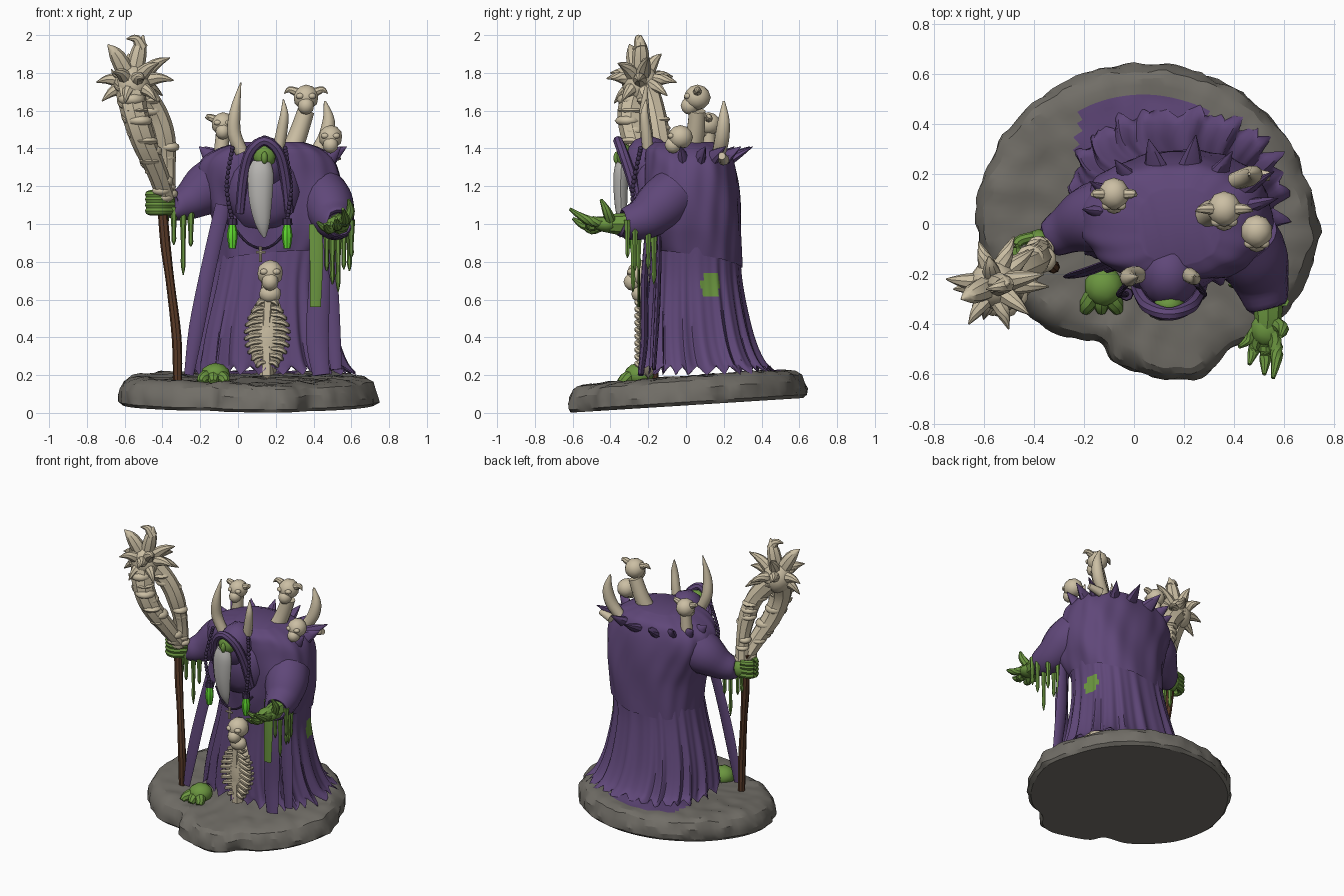
import bpy, bmesh, math, random
from mathutils import Vector, Matrix, noise
random.seed(4)

def material(name, r, g, b):
    m = bpy.data.materials.new(name)
    m.diffuse_color = (r, g, b, 1)
    return m

ROCK = material("grey rock", 0.165, 0.155, 0.135)
PURPLE = material("purple cloth", 0.115, 0.063, 0.19)
BONE = material("old bone", 0.6, 0.52, 0.37)
GREEN = material("green skin", 0.145, 0.3, 0.05)
GLOW = material("bright green glass", 0.12, 0.72, 0.03)
WOOD = material("brown wood", 0.1, 0.042, 0.02)
HAIR = material("grey beard", 0.48, 0.47, 0.45)
DARK = material("dark chain", 0.05, 0.03, 0.08)

def spline(pts, n, closed=False):
    """Catmull-Rom through tuples of any size, n steps per span."""
    k, out = len(pts), []
    for i in range(k if closed else k - 1):
        q = [pts[j % k] if closed else pts[max(0, min(k - 1, j))] for j in range(i - 1, i + 3)]
        for s in range(n):
            t = s / n
            out.append(tuple(0.5 * (2*b + (c - a)*t + (2*a - 5*b + 4*c - d)*t*t + (3*b - a - 3*c + d)*t**3)
                             for a, b, c, d in zip(*q)))
    return out if closed else out + [tuple(pts[-1])]

def loft(bm, rings, bottom=True, top=True):
    rows = [[bm.verts.new(p) for p in r] for r in rings]
    n = len(rows[0])
    for a, b in zip(rows, rows[1:]):
        for i in range(n):
            bm.faces.new((a[i], a[(i+1) % n], b[(i+1) % n], b[i]))
    if bottom:
        bm.faces.new(rows[0][::-1])
    if top:
        bm.faces.new(rows[-1])

def tube(bm, pts, sides=8, steps=4, flat=1.0):
    """Sweep through (x, y, z, radius) points."""
    p = spline(pts, steps)
    rings = []
    for i, q in enumerate(p):
        t = (Vector(p[min(i+1, len(p)-1)][:3]) - Vector(p[max(i-1, 0)][:3])).normalized()
        u = t.cross(Vector((0, 1, 0)))
        if u.length < 0.2:
            u = t.cross(Vector((1, 0, 0)))
        u.normalize()
        v = t.cross(u)
        r = max(q[3], 0.001)
        rings.append([Vector(q[:3]) + r*math.cos(a)*u + r*flat*math.sin(a)*v
                      for a in (2*math.pi*k/sides for k in range(sides))])
    loft(bm, rings)

def ball(bm, c, s, sub=2):
    bmesh.ops.create_icosphere(bm, subdivisions=sub, radius=1,
                               matrix=Matrix.Translation(c) @ Matrix.Diagonal((*s, 1)))

def finish(name, bm, *mats, angle=40, rule=None, fix=True):
    if fix:
        bmesh.ops.recalc_face_normals(bm, faces=bm.faces)
    if rule:
        for f in bm.faces:
            f.material_index = int(rule(f.calc_center_median()))
    me = bpy.data.meshes.new(name)
    bm.to_mesh(me)
    bm.free()
    for m in mats:
        me.materials.append(m)
    me.polygons.foreach_set("use_smooth", [True]*len(me.polygons))
    me.set_sharp_from_angle(angle=math.radians(angle))
    ob = bpy.data.objects.new(name, me)
    bpy.context.collection.objects.link(ob)
    return ob

def part(name, mat, tubes=(), balls=(), **kw):
    bm = bmesh.new()
    for t in tubes:
        tube(bm, t, **kw)
    for c, s in balls:
        ball(bm, c, s)
    return finish(name, bm, mat)

# Rock base: irregular outline, tilted underside, cloth trailing on it at the back
outline = [(0, .64), (.2, .62), (.4, .54), (.58, .38), (.68, .2), (.74, 0), (.7, -.18), (.62, -.33),
           (.5, -.45), (.37, -.51), (.3, -.59), (.2, -.63), (.05, -.6), (-.08, -.55), (-.14, -.47),
           (-.3, -.44), (-.45, -.34), (-.57, -.2), (-.63, 0), (-.6, .2), (-.5, .38), (-.38, .5), (-.2, .6)]
rim, rings = spline(outline, 6, True), []
for s, h in ((.97, 0), (1, .12), (1, .35), (.985, .6), (.955, .85), (.91, .96), (.86, 1), (.8, 1), (.74, 1),
             (.68, 1), (.62, 1), (.55, 1), (.45, 1), (.25, 1), (.05, 1)):
    ring = []
    for x, y in rim:
        k = noise.noise(Vector((x*13, y*13, h*2.5)))
        q = s + 0.03*k*(h > 0)*(s > .9)
        px, py = .05 + (x - .05)*q, .02 + (y - .02)*q
        low, top = .063*(py + .63), min(.19 + .08*py, .222) + .015*noise.noise(Vector((px*11, py*11, 3)))
        ring.append((px, py, low + (top - low)*h))
    rings.append(ring)
bm = bmesh.new()
loft(bm, rings)
finish("rock_base", bm, ROCK, PURPLE, angle=25,
       rule=lambda c: c.z > .19 and c.y > .25 and abs((c.x - .04)/.27)**3 + abs((c.y - .3)/.225)**3 < 1)

# Cloth shells, open where hidden: rows are (z, x min, x max, y min, y max)
def cloth(name, rows, fold, rule=None, sides=180, top=True):
    rows, rings = spline(rows, 6), []
    for i, (z, x0, x1, y0, y1) in enumerate(rows):
        ring = []
        for k in range(sides):
            a = 2*math.pi*k/sides
            f, dz = fold(a, z, i)
            c, s = (math.copysign(abs(w)**.84, w) for w in (math.cos(a), math.sin(a)))
            ring.append(((x0 + x1)/2 + (x1 - x0)/2*f*c, (y0 + y1)/2 + (y1 - y0)/2*f*s, z + dz))
        rings.append(ring)
    bm = bmesh.new()
    loft(bm, rings, False, top)
    finish(name, bm, PURPLE, GREEN, rule=rule, fix=False)

def robe_fold(a, z, i):
    amp = .065*max(0, min(1, (1.0 - z)/.8))
    f = 1 + amp*(.6*math.sin(19*a + .6*math.sin(3*a)) + .4*math.sin(31*a + 1))
    jag, w = abs((a*30/math.pi) % 2 - 1), max(0, 1 - i/4)
    return f + .08*(jag - .6)*w, .05*(1 - jag)*w

cloth("robe", [(.2, -.25, .6, -.24, .46), (.3, -.23, .55, -.23, .39), (.45, -.2, .51, -.22, .34),
               (.7, -.14, .48, -.2, .295), (.92, -.1, .5, -.19, .285)], robe_fold, top=False,
      rule=lambda c: c.x > .3 and math.hypot((c.y - .13)/.05, (c.z - .68)/.07) < 1)

def mantle_fold(a, z, i):
    """Soft folds, plus a bulge where the cloth hangs over the right arm."""
    d = (a - math.radians(318) + math.pi) % (2*math.pi) - math.pi
    f = 1 + .014*math.sin(7*a + 13*z) + .01*math.sin(15*a - 9*z)
    f += .2*math.exp(-(d/.42)**2 - ((z - 1.04)/.17)**2)
    return f, .05*math.sin(a - .6)*-1*max(0, 1 - i/6)

cloth("mantle", [(.81, -.12, .49, -.2, .295), (.98, -.13, .53, -.215, .292), (1.12, -.17, .545, -.22, .285),
                 (1.25, -.21, .54, -.22, .27), (1.34, -.19, .51, -.22, .25), (1.4, -.1, .44, -.21, .22),
                 (1.435, .02, .34, -.16, .14)], mantle_fold)

# Sleeves
part("sleeves", PURPLE, [
    [(.44, -.06, 1.16, .14), (.475, -.13, 1.1, .14), (.505, -.22, 1.03, .115), (.53, -.32, 1.0, .085), (.535, -.34, 1.0, .06)],
    [(-.08, .03, 1.22, .16), (-.17, .02, 1.18, .14), (-.26, -.02, 1.12, .1), (-.33, -.06, 1.09, .075), (-.35, -.07, 1.09, .05)],
], sides=18)

# Hood, face and beard
part("hood", PURPLE,
     [[(.01, -.24, 1.06, .025), (.03, -.29, 1.25, .028), (.065, -.335, 1.38, .028), (.14, -.36, 1.44, .026),
       (.215, -.335, 1.38, .028), (.25, -.29, 1.25, .028), (.27, -.24, 1.06, .025)]],
     [((.14, -.2, 1.315), (.125, .14, .155)), ((.14, -.18, 1.17), (.2, .11, .22))])
part("face", GREEN, [], [((.14, -.325, 1.36), (.062, .045, .065)), ((.14, -.365, 1.35), (.018, .02, .035))])
part("beard", HAIR, [[(.125, -.34, 1.33, .05), (.12, -.345, 1.26, .068), (.12, -.345, 1.12, .06),
                      (.13, -.335, 1.0, .038), (.14, -.32, .93, .008)]], sides=10, flat=.6)

# Hood horns and shoulder bones
part("horns", BONE, [
    [(.02, -.2, 1.38, .035), (-.02, -.21, 1.48, .036), (-.015, -.22, 1.6, .028), (.015, -.21, 1.75, .003)],
    [(.21, -.2, 1.38, .03), (.23, -.21, 1.48, .03), (.245, -.22, 1.58, .022), (.24, -.21, 1.66, .003)],
    [(.4, .17, 1.36, .035), (.46, .19, 1.45, .04), (.48, .2, 1.55, .032), (.46, .2, 1.65, .006)],
    [(.45, .2, 1.34, .03), (.54, .19, 1.36, .02)],
    [(.28, .03, 1.38, .055), (.32, .05, 1.48, .05), (.36, .06, 1.6, .045)],
    [(-.09, .12, 1.36, .04), (-.08, .12, 1.5, .035)]], sides=10)

# Skulls: cranium, muzzle, brows and optional side horns
def skull(name, c, r, horn=0):
    x, y, z = c
    spikes = [[(x + d*r*.7, y, z + r*.4, r*.35), (x + d*r*1.3, y, z + r*.6, r*.25), (x + d*horn, y - .01, z + r*.3, .002)]
              for d in (-1, 1)] if horn else []
    part(name, BONE, spikes, [(c, (r, r*1.05, r)), ((x, y - r*.6, z - r*.65), (r*.65, r*.7, r*.7)),
                              ((x - r*.45, y - r*.75, z + r*.1), (r*.35, r*.3, r*.25)),
                              ((x + r*.45, y - r*.75, z + r*.1), (r*.35, r*.3, r*.25))])

skull("tall_skull", (.36, .06, 1.67), .068, .115)
skull("left_skull", (-.08, .12, 1.53), .062, .075)
skull("right_skull", (.49, -.03, 1.46), .064)
skull("belly_skull", (.17, -.24, .74), .07)

# Cloth spikes around the back of the shoulders
spikes = []
for a, L in ((-10, .09), (15, .13), (32, .17), (58, .13), (80, .15), (105, .14), (128, .11), (150, .11), (172, .09)):
    c, s = math.cos(math.radians(a)), math.sin(math.radians(a))
    x, y = .17 + .29*c, .02 + .19*s
    spikes.append([(x, y, 1.33, .06), (x + L*.5*c, y + L*.5*s, 1.37, .035), (x + L*c, y + L*s, 1.41, .002)])
part("shoulder_spikes", PURPLE, spikes, flat=.6)

# Staff: wooden shaft, twin bone strands, spiked crown
part("staff_shaft", WOOD, [[(-.32, -.17, .16, .024), (-.325, -.17, .4, .026), (-.36, -.14, .7, .023),
                            (-.385, -.12, .9, .027), (-.41, -.1, 1.2, .024)]])
strands = [[(-.38, -.1, 1.14, .05), (-.43, -.19, 1.28, .055), (-.5, -.27, 1.44, .066), (-.55, -.29, 1.6, .072), (-.58, -.24, 1.76, .08)],
           [(-.38, -.1, 1.16, .05), (-.375, -.11, 1.3, .045), (-.39, -.14, 1.46, .058), (-.44, -.17, 1.6, .06), (-.55, -.22, 1.74, .07)]]
knobs = [((x + random.uniform(-.02, .02), y + random.uniform(-.02, .02), z), (r, r, random.uniform(.02, .04)))
         for s in strands for x, y, z, r in spline(s, 3)]
barbs = [[(x, y, z, .025), (x - .07, y - .03, z + .03, .012), (x - .09, y - .03, z + .06, .002)]
         for x, y, z, r in spline(strands[0], 2)[2:]]
part("staff_bones", BONE, strands + barbs, knobs, sides=8)
crown, c = [], Vector((-.56, -.24, 1.74))
for tip in ((-.75, -.22, 1.75), (-.69, -.3, 1.95), (-.5, -.24, 2.0), (-.36, -.2, 1.88), (-.34, -.25, 1.76), (-.66, -.4, 1.8),
            (-.5, -.42, 1.77), (-.42, -.36, 1.85), (-.62, -.07, 1.78), (-.48, -.05, 1.75), (-.72, -.26, 1.65),
            (-.4, -.1, 1.68), (-.6, -.38, 1.64), (-.43, -.34, 1.65), (-.58, -.13, 1.9)):
    t = Vector(tip)
    mid = c.lerp(t, .6) + Vector((0, 0, .02))
    r = .042 if tip[2] > 1.9 else .03
    crown.append([(*c, .05), (*mid, r), (*t, .003)])
crown.append([(-.51, -.24, 1.93, .035), (-.54, -.25, 1.98, .024), (-.59, -.26, 1.98, .003)])
part("staff_crown", BONE, crown, [(c, (.1, .1, .11))])

# Ribcage hanging on the front of the robe
ribs = [[(.15, -.22, .2, .04), (.15, -.23, .45, .03), (.165, -.23, .7, .04)]]
for i in range(10):
    z, w = .25 + i*.036, .112 - .003*(i - 4.5)**2
    for d in (-1, 1):
        ribs.append([(.155, -.23, z + .02, .012), (.155 + d*w*.7, -.26, z + .015, .013),
                     (.155 + d*w, -.245, z, .012), (.155 + d*w, -.17, z, .01)])
part("ribcage", BONE, ribs, [((.155, -.2, .41), (.105, .06, .23)), ((.17, -.24, .63), (.06, .05, .05))], sides=6)

# Hands, foot and slime
part("open_hand", GREEN, [
    [(.535, -.3, 1.0, .06), (.535, -.37, 1.0, .055), (.53, -.42, 1.0, .045)],
    [(.55, -.43, 1.01, .03), (.57, -.52, 1.02, .026), (.555, -.615, 1.08, .008)],
    [(.53, -.45, 1.0, .03), (.525, -.53, .99, .026), (.52, -.6, 1.03, .008)],
    [(.51, -.44, 1.0, .03), (.48, -.5, .97, .025), (.46, -.56, 1.0, .008)],
    [(.5, -.41, 1.0, .028), (.46, -.46, .98, .022), (.42, -.49, 1.01, .008)],
    [(.57, -.4, 1.02, .028), (.595, -.42, 1.07, .024), (.585, -.45, 1.13, .008)]],
     [((.53, -.42, 1.0), (.065, .07, .045))])
part("staff_hand", GREEN,
     [[(-.35, -.09, z, .024), (-.41, -.14, z, .024), (-.465, -.12, z, .024), (-.46, -.07, z, .022), (-.4, -.05, z, .02)]
      for z in (1.07, 1.1, 1.13, 1.155)], [((-.38, -.075, 1.1), (.055, .055, .065))])
part("foot", GREEN, [[(-.13 + d*.5, -.27, .2, .035), (-.13 + d, -.32, .18, .033), (-.13 + d*1.2, -.35, .16, .02)]
                     for d in (-.055, 0, .055)], [((-.12, -.25, .2), (.08, .08, .065))])
part("slime_drips", GREEN, [[(x, y, z + .06, .02), (x, y, z - L*.5, .012), (x, y, z - L*.8, .013), (x, y, z - L, .003)]
     for x, y, z, L in ((.59, -.27, .95, .2), (.53, -.28, .92, .28), (.56, -.2, .92, .16), (.47, -.25, .93, .18),
                        (.6, -.31, .96, .14), (.5, -.17, .9, .22), (-.29, -.09, 1.03, .3), (-.34, -.1, 1.03, .14),
                        (-.25, -.08, 1.0, .12), (-.38, -.09, 1.06, .14))], sides=6)

# Hanging cloth strips
part("cloth_strips", PURPLE, [
    [(.42, -.2, 1.0, .04), (.43, -.22, .7, .055), (.42, -.22, .4, .06), (.44, -.24, .2, .045)],
    [(.48, -.14, .95, .03), (.49, -.15, .6, .045), (.52, -.17, .23, .03)],
    [(-.08, -.15, 1.1, .04), (-.16, -.18, .75, .04), (-.22, -.2, .45, .04), (-.26, -.21, .2, .025)]], flat=.35)
part("slimy_strip", GREEN, [[(.41, -.24, 1.0, .035), (.415, -.25, .8, .035), (.41, -.25, .56, .028)]], flat=.2)

# Chains with glowing vials, and the necklace
links, vials = [], []
for s in (([-.03, -.24, 1.4], [-.06, -.28, 1.2], [-.03, -.28, 1.02]), ([.25, -.24, 1.4], [.28, -.28, 1.2], [.26, -.28, 1.02])):
    links += [(p, (.012, .012, .014)) for p in spline(s, 9)]
    x, y, z = s[-1]
    vials.append([(x, y, z - .02, .018), (x, y, z - .08, .028), (x, y, z - .15, .018)])
part("chains", DARK, [[(x, y, 1.03, .025), (x, y, .995, .028)] for x, y in ((-.03, -.28), (.26, -.28))], links)
part("vials", GLOW, vials)
part("necklace", DARK, [[(-.02, -.22, .98, .007), (.05, -.25, .9, .007), (.13, -.26, .87, .007), (.2, -.25, .9, .007), (.27, -.22, .98, .007)]])
part("amulet", BONE, [[(.12, -.265, .88, .008), (.12, -.27, .8, .008)], [(.095, -.27, .85, .007), (.145, -.27, .85, .007)]])
